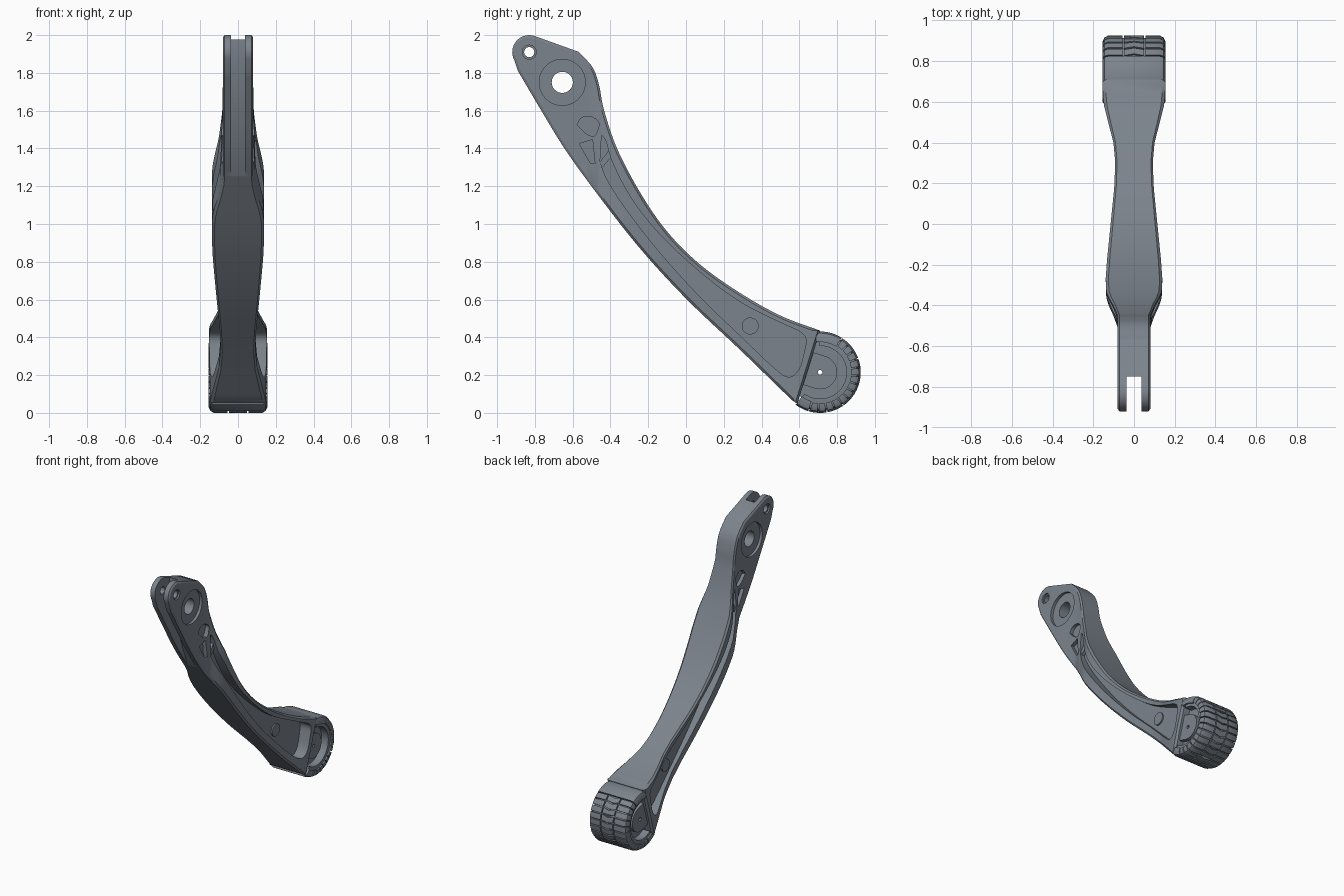
import bpy, bmesh
from math import sin, cos, radians
from mathutils import Vector

if "Cube" in bpy.data.objects:
    bpy.data.objects.remove(bpy.data.objects["Cube"])

FOOT = (0.71, 0.215)
SLATE = bpy.data.materials.new("slate")
SLATE.diffuse_color = (.2, .23, .265, 1)
SLATE.use_nodes = True
SLATE.node_tree.nodes["Principled BSDF"].inputs["Base Color"].default_value = SLATE.diffuse_color


def spline(pts, n=6):
    """Smooth curve through 2D points."""
    p = [Vector(q) for q in pts]
    p = [2 * p[0] - p[1]] + p + [2 * p[-1] - p[-2]]
    out = []
    for i in range(1, len(p) - 2):
        a, b, c, d = p[i - 1:i + 3]
        for k in range(n):
            t = k / n
            out.append(0.5 * (2 * b + (c - a) * t + (2 * a - 5 * b + 4 * c - d) * t * t
                              + (3 * b - a - 3 * c + d) * t ** 3))
    return out + [p[-2]]


def arc(c, r, a0, a1, n=24):
    return [Vector((c[0] + r * cos(radians(a0 + (a1 - a0) * i / n)),
                    c[1] + r * sin(radians(a0 + (a1 - a0) * i / n)))) for i in range(n + 1)]


def circle(c, r, n=32):
    return arc(c, r, 0, 360, n)[:-1]


def loft(bm, rings):
    """Join equal closed rings of 3D points and cap both ends."""
    vs = [[bm.verts.new(p) for p in ring] for ring in rings]
    n = len(vs[0])
    for a, b in zip(vs, vs[1:]):
        for i in range(n):
            bm.faces.new((a[i], a[(i + 1) % n], b[(i + 1) % n], b[i]))
    bm.faces.new(vs[0])
    bm.faces.new(vs[-1])


def prism(bm, pts, x0, x1):
    loft(bm, [[(x, p[0], p[1]) for p in pts] for x in (x0, x1)])


def both_sides(bm, pts, x0, x1):
    for s in (1, -1):
        prism(bm, pts, s * x0, s * x1)


def finish(bm, name):
    bmesh.ops.recalc_face_normals(bm, faces=bm.faces)
    me = bpy.data.meshes.new(name)
    bm.to_mesh(me)
    bm.free()
    me.materials.append(SLATE)
    ob = bpy.data.objects.new(name, me)
    bpy.context.collection.objects.link(ob)
    return ob


def select(ob):
    bpy.ops.object.select_all(action='DESELECT')
    ob.select_set(True)
    bpy.context.view_layer.objects.active = ob


def cut(ob, build):
    bm = bmesh.new()
    build(bm)
    cutter = finish(bm, "cutter")
    cutter.hide_render = True
    select(ob)
    m = ob.modifiers.new("cut", 'BOOLEAN')
    m.operation, m.solver, m.object = 'DIFFERENCE', 'EXACT', cutter
    bpy.ops.object.modifier_apply(modifier=m.name)
    bpy.data.objects.remove(cutter)


def smooth(ob):
    select(ob)
    bpy.ops.object.shade_smooth_by_angle(angle=radians(30))


# Half width of the leg along y, the upper flare leaning back with height
WIDTH = [(-3, .08), (-.53, .08), (-.45, .103), (-.41, .121), (-.36, .137), (-.28, .139),
         (-.18, .133), (0, .115), (.18, .097), (.3, .092), (.4, .101), (.5, .127), (.58, .147),
         (.65, .154), (2, .155)]


def half_width(y, z):
    y -= .15 * max(0, z - 1.1)
    for (a, wa), (b, wb) in zip(WIDTH, WIDTH[1:]):
        if y <= b:
            return wa + (wb - wa) * (y - a) / (b - a)


# Leg body: curved outline with chamfered rims, width varied along y
upper = spline([(.71, .435), (.5, .515), (.286, .635), (.075, .785), (-.1, .96), (-.243, 1.167),
                (-.365, 1.4), (-.435, 1.607), (-.46, 1.735), (-.495, 1.83), (-.57, 1.912)])
tip = arc((-.83, 1.91), .09, 72, 210, 14)
lower = spline([(-.89, 1.81), (-.77, 1.607), (-.65, 1.41), (-.508, 1.21), (-.26, .89),
                (0, .605), (.286, .334), (.56, .068)])
outline = upper + tip + lower + [Vector((.59, .05))]
inset = []
for i, p in enumerate(outline):
    t = (outline[(i + 1) % len(outline)] - outline[i - 1]).normalized()
    inset.append(p + Vector((-t.y, t.x)) * .012)
bm = bmesh.new()
loft(bm, [[(x, p.x, p.y) for p in ring]
          for x, ring in ((-1, inset), (-.9, outline), (.9, outline), (1, inset))])
for i in range(46):
    bmesh.ops.bisect_plane(bm, geom=bm.verts[:] + bm.edges[:] + bm.faces[:], dist=1e-5,
                           plane_co=(0, -.5603 + i * .0267, 0), plane_no=(0, 1, 0))
for v in bm.verts:
    v.co.x *= half_width(v.co.y, v.co.z)
leg = finish(bm, "leg_body")

# Long side pocket and the bracing pockets above it
pocket = spline([(-.447, 1.47), (-.425, 1.44), (-.385, 1.316), (-.286, 1.13), (-.138, .944),
                 (.074, .745), (.286, .587), (.5, .478), (.6, .432), (.635, .39), (.625, .32),
                 (.598, .23), (.545, .19), (.47, .235), (.286, .41), (.074, .615), (-.138, .849),
                 (-.323, 1.087), (-.42, 1.24), (-.455, 1.33)], 4)
top_pocket = spline([(-.577, 1.525), (-.555, 1.56), (-.51, 1.57), (-.466, 1.545), (-.462, 1.515),
                     (-.485, 1.465), (-.53, 1.48), (-.577, 1.525)], 3)[:-1]


def pockets(b):
    both_sides(b, pocket, .064, .4)
    both_sides(b, top_pocket, .055, .4)
    both_sides(b, [(-.495, 1.448), (-.565, 1.425), (-.505, 1.32), (-.482, 1.32)], .055, .4)


cut(leg, pockets)
# Fork slot, bearing seats and pin holes
cut(leg, lambda b: prism(b, [(-1.1, 2.2), (-.75, 2.2), (-.75, 1.82), (-.54, 1.25),
                             (-.6, 1.15), (-1.1, 1.6)], -.036, .036))


def seats(b):
    both_sides(b, circle((-.655, 1.75), .122, 40), .06, .4)
    both_sides(b, circle((-.83, 1.91), .037, 20), .068, .4)


def holes(b):
    prism(b, circle((-.655, 1.75), .056), -.4, .4)
    prism(b, circle((-.83, 1.91), .027, 16), -.4, .4)


cut(leg, seats)
cut(leg, holes)
smooth(leg)

# Diagonal brace and round boss inside the pockets
bm = bmesh.new()
both_sides(bm, [(-.47, 1.31), (-.455, 1.285), (-.39, 1.36), (-.405, 1.395)], .05, .085)
both_sides(bm, circle((.34, .46), .045, 28), .05, .074)
smooth(finish(bm, "pocket_brace_and_boss"))

# Foot web and raised hub
bm = bmesh.new()
prism(bm, arc(FOOT, .17, 90, -125) + [Vector((.6, .1)), Vector((.69, .4))], -.088, .088)
foot_core = finish(bm, "foot_web")
bm = bmesh.new()
hub = arc(FOOT, .09, 73, -107)
back = Vector((-.955, .296)) * .07
both_sides(bm, hub + [hub[-1] + back, hub[0] + back], .08, .122)
foot_hub = finish(bm, "foot_hub")
for ob in (foot_core, foot_hub):
    cut(ob, lambda b: prism(b, circle(FOOT, .012, 12), -.4, .4))
    smooth(ob)


# Tyre-like sole: core band, smooth ends and three rows of lugs
def arc_block(bm, profile, a0, a1, skew=0):
    n = max(2, int(abs(a1 - a0) / 4))
    rings = []
    for i in range(n + 1):
        ring = []
        for x, r in profile:
            a = radians(a0 + (a1 - a0) * i / n + skew * abs(x))
            ring.append((x, FOOT[0] + r * cos(a), FOOT[1] + r * sin(a)))
        rings.append(ring)
    loft(bm, rings)


def full(w, r, inner):
    half = [(w, inner), (w, r - .03), (w - .009, r - .009), (w - .03, r)]
    return half + [(-x, q) for x, q in reversed(half)]


bm = bmesh.new()
arc_block(bm, full(.143, .204, .14), 91, -126)
arc_block(bm, full(.154, .216, .16), 97, 58)
arc_block(bm, full(.154, .215, .16), -107, -127)
smooth(finish(bm, "foot_sole"))

bm = bmesh.new()
shoulder = [(.056, .195), (.056, .215), (.128, .215), (.146, .205), (.155, .186), (.155, .165), (.135, .165)]
centre = [(-.048, .195), (-.048, .215), (0, .215), (.048, .215), (.048, .195), (0, .195)]
for i in range(13):
    a = 56 - i * 12.5
    for s in (1, -1):
        arc_block(bm, [(s * x, r) for x, r in shoulder], a, a - 10.3)
    arc_block(bm, centre, a - 2, a - 12, 60)
smooth(finish(bm, "foot_tread_lugs"))
